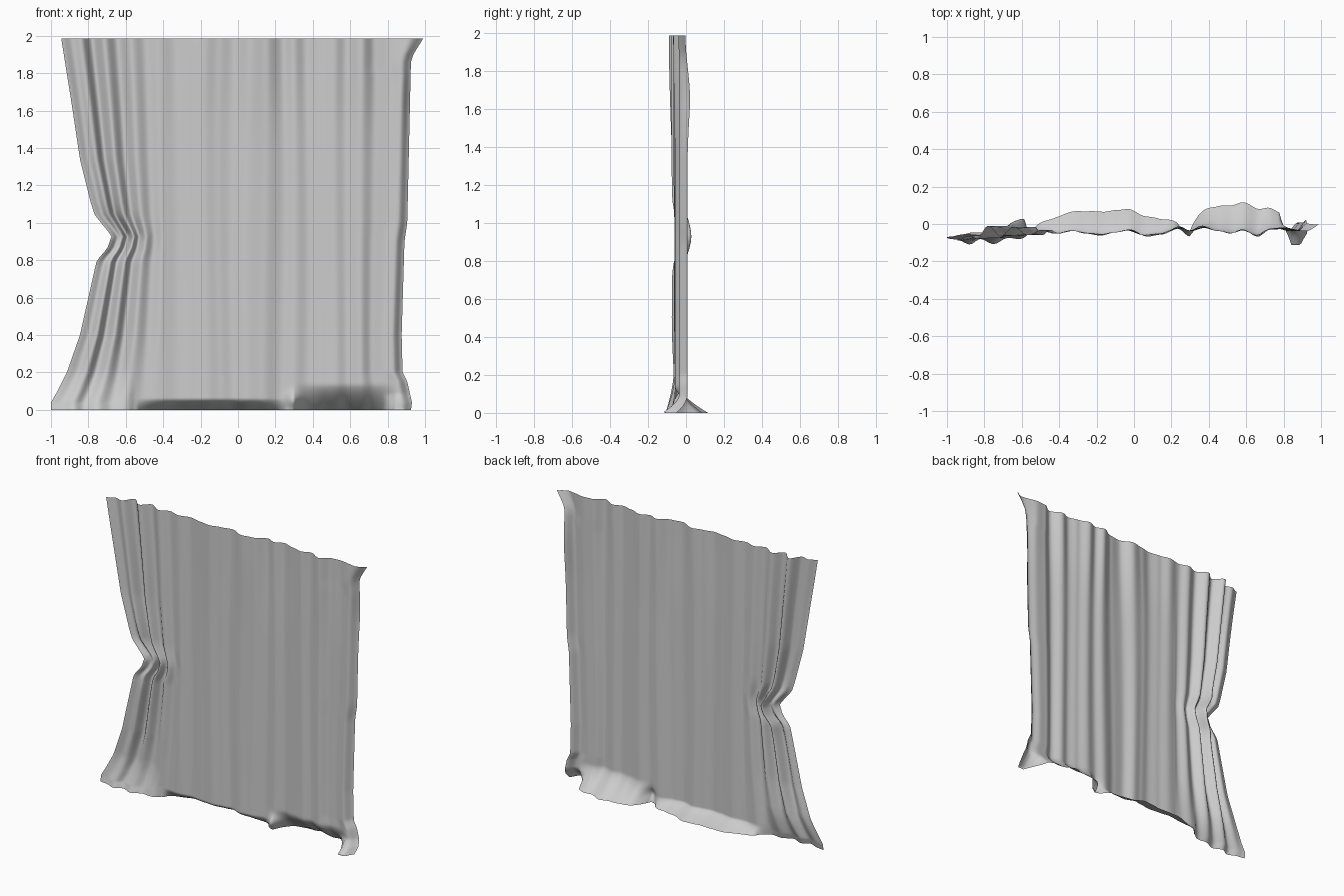
import bpy, bmesh, math

if "Cube" in bpy.data.objects:
    bpy.data.objects.remove(bpy.data.objects["Cube"])

def lerp(pts, t, smooth=False):
    """Interpolate a list of (position, value) points."""
    if t <= pts[0][0]:
        return pts[0][1]
    for (a, va), (b, vb) in zip(pts, pts[1:]):
        if t <= b:
            k = (t - a) / (b - a)
            if smooth:
                k = k * k * (3 - 2 * k)
            return va + (vb - va) * k
    return pts[-1][1]

def fade(a, b, t):
    k = min(1, max(0, (t - a) / (b - a)))
    return k * k * (3 - 2 * k)

TOP = 1.985
# side outlines as (height, x)
LEFT = [(0, -1), (.04, -1), (.1, -.965), (.2, -.915), (.4, -.845), (.6, -.80), (.8, -.755),
        (.86, -.70), (.93, -.675), (1.04, -.765), (1.1, -.785), (1.34, -.845), (1.64, -.89), (TOP, -.945)]
RIGHT = [(0, .925), (.04, .93), (.15, .905), (.2, .88), (.4, .875), (.9, .89), (1, .905), (1.88, .925), (TOP, .99)]
# fold zigzag across the cloth as (x, y)
FOLDS = [(-.9, -.06), (-.85, -.045), (-.8, -.075), (-.75, -.01), (-.69, -.065), (-.63, -.015), (-.56, -.06),
         (-.49, -.032), (-.42, -.052), (-.33, -.035), (-.25, -.05), (-.17, -.06), (-.1, -.045), (-.03, -.03),
         (.06, -.065), (.14, -.055), (.24, -.015), (.3, -.035), (.37, -.012), (.45, -.035), (.52, -.05),
         (.58, -.03), (.66, -.065), (.73, -.025), (.8, -.02), (.86, -.035), (.91, .03)]
# hem flares on the floor: x start, x end, depth, height
FLARES = [(-1.03, -.56, -.055, .22), (-.54, .25, .12, .06), (.3, .84, .15, .14), (.78, .95, -.09, .09)]

def point(X, z):
    wl = 1 - fade(-1.05, -.3, X)
    wl /= 1 - fade(-1.05, -.3, -.9)
    wr = fade(.8 if z > 1.8 else .6, .91, X)
    x = X + (lerp(LEFT, z) + .9) * wl + (lerp(RIGHT, z) - .91) * wr
    # folds are sharper at the top, softer below, deep beside the pinch
    soft = .7 + .4 * fade(1.3, TOP, z)
    if X < -.4:
        soft = 1 - .5 * (1 - fade(0, .5, z))
    shift = .012 * math.sin(2 * z + 9 * X) * (1 - abs(X))
    y = -.042 + (lerp(FOLDS, X + shift, True) + .042) * soft
    # left edge leans forward, gathered cloth bulges back at the pinch
    y -= .03 * (1 - fade(-.9, -.78, X)) * fade(.8, TOP, z)
    y += .045 * math.exp(-((z - .93) / .12) ** 2 - ((X + .78) / .07) ** 2)
    # right edge rolls back except at the top corner
    y -= .04 * fade(.85, .91, X) * fade(1.6, TOP, z)
    for a, b, d, h in FLARES:
        c, r = (a + b) / 2, (b - a) / 2
        q = 1 - ((x - c) / r) ** 2
        if q > 0 and z < h:
            y += d * q ** .6 * (1 - z / h) ** 1.6
    # crumple where the hem flares meet
    g = math.exp(-((x - .3) / .04) ** 2 - ((z - .05) / .04) ** 2)
    y -= .03 * g
    return x, max(-.112, min(.118, y)), z

# curtain cloth sheet, with rows packed toward the hem
bm = bmesh.new()
NX, NZ = 180, 90
rows = [[bm.verts.new(point(-.9 + 1.81 * i / NX, TOP * (.1 * j / NZ + .9 * (j / NZ) ** 2)))
         for i in range(NX + 1)] for j in range(NZ + 1)]
for lo, hi in zip(rows, rows[1:]):
    for i in range(NX):
        bm.faces.new((lo[i], lo[i + 1], hi[i + 1], hi[i])).smooth = True
mesh = bpy.data.meshes.new("curtain")
bm.to_mesh(mesh)
bm.free()
bpy.context.collection.objects.link(bpy.data.objects.new("curtain", mesh))
